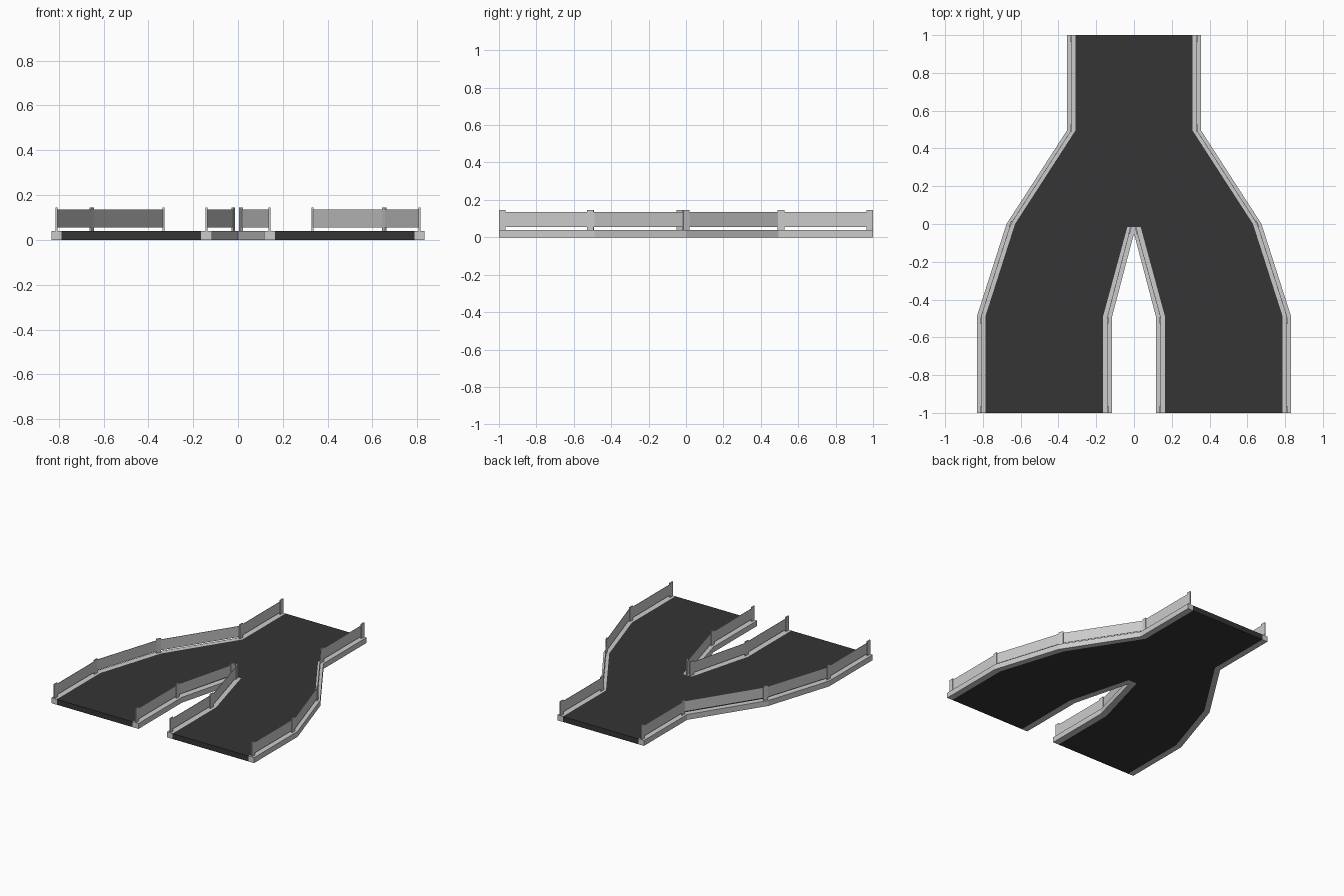
import bpy, bmesh, math
from mathutils import Matrix

if "Cube" in bpy.data.objects:
    bpy.data.objects.remove(bpy.data.objects["Cube"])

H = 0.04                       # deck thickness


def material(name, v):
    m = bpy.data.materials.new(name)
    m.diffuse_color = (v, v, v, 1)
    m.use_nodes = True
    m.node_tree.nodes["Principled BSDF"].inputs["Base Color"].default_value = m.diffuse_color
    return m


def link(name, bm):
    bmesh.ops.recalc_face_normals(bm, faces=bm.faces)
    me = bpy.data.meshes.new(name)
    bm.to_mesh(me)
    bm.free()
    ob = bpy.data.objects.new(name, me)
    bpy.context.collection.objects.link(ob)
    return ob


def add_prism(bm, outline, z0, z1):
    low = [bm.verts.new((x, y, z0)) for x, y in outline]
    face = bm.faces.new(low)
    top = bmesh.ops.extrude_face_region(bm, geom=[face], use_keep_orig=True)
    for v in top["geom"]:
        if isinstance(v, bmesh.types.BMVert):
            v.co.z = z1


def strip(name, a, b, z0, z1, mirror=1):
    """Solid band between two matching polylines."""
    bm = bmesh.new()
    rings = [[bm.verts.new((mirror * x, y, z)) for (x, y), z in
              ((p, z0), (q, z0), (q, z1), (p, z1))] for p, q in zip(a, b)]
    for r, s in zip(rings, rings[1:]):
        for i in range(4):
            j = (i + 1) % 4
            bm.faces.new((r[i], r[j], s[j], s[i]))
    bm.faces.new(rings[0])
    bm.faces.new(rings[-1])
    return link(name, bm)


def shift(path, dx):
    return [(x + dx, y) for x, y in path]


def posts(name, spots, mirror):
    bm = bmesh.new()
    for x, y, ang in spots:
        mat = (Matrix.Translation((mirror * x, y, (H + 0.145) / 2))
               @ Matrix.Rotation(mirror * ang, 4, 'Z')
               @ Matrix.Diagonal((0.008, 0.035, 0.145 - H, 1)))
        bmesh.ops.create_cube(bm, size=1, matrix=mat)
    return link(name, bm)


# Edges of the carriageway on the right half
outer = [(0.31, 1), (0.31, 0.495), (0.63, 0), (0.787, -0.49), (0.787, -1)]
inner = [(0.164, -1), (0.164, -0.49), (0.035, -0.015)]

# Road deck
half = outer + inner
bm = bmesh.new()
add_prism(bm, half + [(-x, y) for x, y in reversed(half)], 0, H)
road = link("road_deck", bm)
road.data.materials.append(material("asphalt", 0.035))

for side, s in (("left", -1), ("right", 1)):
    # Kerbs
    strip(side + "_outer_kerb", outer, shift(outer, 0.045), 0, H, s)
    strip(side + "_inner_kerb", inner + [(0, -0.015)],
          [(0.116, -1), (0.116, -0.49), (0, -0.05), (0, -0.05)], 0, H, s)

    # Guard rail panels along the kerb centres
    line = shift(outer, 0.0225)
    strip(side + "_outer_rail", shift(line, -0.0015), shift(line, 0.0015), 0.055, 0.135, s)
    tip = 0.013 if s > 0 else 0.021
    line = [(0.14, -1), (0.14, -0.49), (tip, -0.03)]
    strip(side + "_inner_rail", shift(line, -0.0015), shift(line, 0.0015), 0.055, 0.135, s)

    # Rail posts
    posts(side + "_outer_posts", [(0.3325, 0.982, 0), (0.3325, 0.508, 0),
                                  (0.6525, 0, math.radians(25)),
                                  (0.8095, -0.512, 0), (0.8095, -0.982, 0)], s)
    posts(side + "_inner_posts", [(0.14, -0.982, 0), (0.14, -0.51, 0),
                                  (tip, -0.034, math.radians(15))], s)
